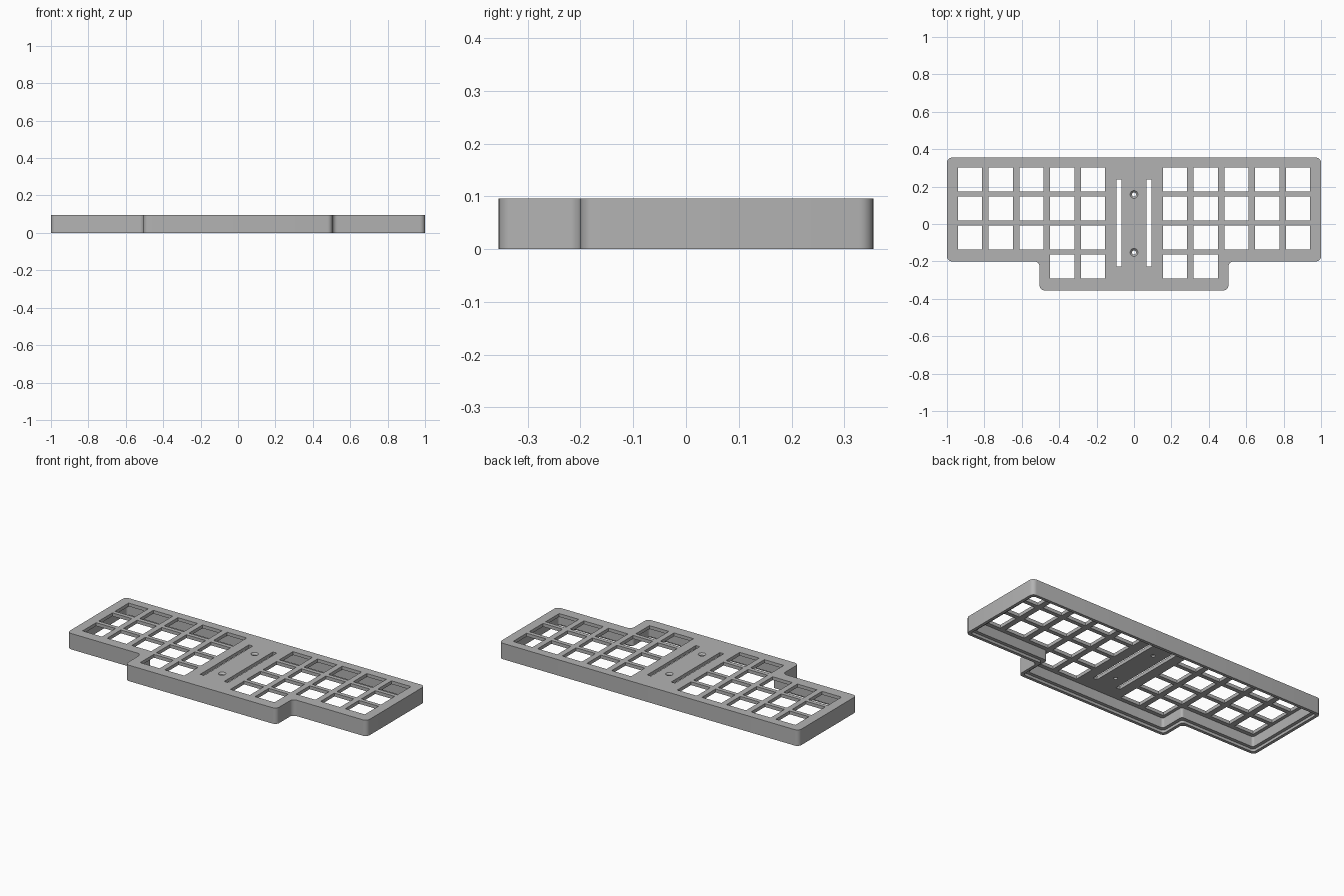
import bpy, bmesh, math
from mathutils import Matrix

if "Cube" in bpy.data.objects:
    bpy.data.objects.remove(bpy.data.objects["Cube"], do_unlink=True)

HEIGHT = 0.096
PLATE = 0.02      # thickness of the top plate
LIP = 0.016       # depth of the step for a bottom cover

grey = bpy.data.materials.new("case grey")
grey.use_nodes = True
grey.diffuse_color = (0.45, 0.45, 0.45, 1)
grey.node_tree.nodes["Principled BSDF"].inputs["Base Color"].default_value = (0.45, 0.45, 0.45, 1)


def to_object(bm, name, cutter=False):
    bmesh.ops.recalc_face_normals(bm, faces=bm.faces[:])
    mesh = bpy.data.meshes.new(name)
    bm.to_mesh(mesh)
    bm.free()
    mesh.materials.append(grey)
    obj = bpy.data.objects.new(name, mesh)
    bpy.context.collection.objects.link(obj)
    obj.hide_render = cutter
    return obj


def t_slab(name, inset, radius, z0, z1, cutter=False):
    """Rounded T-shaped slab, inset from the outer outline."""
    half = [(0.505 - inset, -0.355 + inset), (0.505 - inset, -0.2 + inset),
            (1 - inset, -0.2 + inset), (1 - inset, 0.355 - inset)]
    outline = half + [(-x, y) for x, y in reversed(half)]
    bm = bmesh.new()
    face = bm.faces.new([bm.verts.new((x, y, z0)) for x, y in outline])
    bmesh.ops.bevel(bm, geom=bm.verts[:], offset=radius, segments=6,
                    profile=0.5, affect='VERTICES')
    top = bmesh.ops.extrude_face_region(bm, geom=bm.faces[:])["geom"]
    bmesh.ops.translate(bm, vec=(0, 0, z1 - z0),
                        verts=[v for v in top if isinstance(v, bmesh.types.BMVert)])
    return to_object(bm, name, cutter)


def add_box(bm, x, y, w, d):
    m = Matrix.Translation((x, y, HEIGHT)) @ Matrix.Diagonal((w, d, 0.1, 1))
    bmesh.ops.create_cube(bm, size=1, matrix=m)


def cut(target, cutter):
    mod = target.modifiers.new(cutter.name, 'BOOLEAN')
    mod.operation = 'DIFFERENCE'
    mod.solver = 'EXACT'
    mod.object = cutter
    bpy.context.view_layer.objects.active = target
    bpy.ops.object.modifier_apply(modifier=mod.name)
    bpy.data.objects.remove(cutter, do_unlink=True)


# Case shell, open underneath with a stepped rim
case = t_slab("keyboard_case", 0, 0.027, 0, HEIGHT)
cut(case, t_slab("cover_step", 0.018, 0.018, -0.05, LIP, True))
cut(case, t_slab("cavity", 0.038, 0.014, -0.06, HEIGHT - PLATE, True))

# Key openings and long slots
bm = bmesh.new()
for side in (-1, 1):
    for row in range(4):
        for col in range(5 if row < 3 else 2):
            add_box(bm, side * (0.219 + col * 0.1645), 0.238 - row * 0.155, 0.13, 0.13)
    add_box(bm, side * 0.08, 0.005, 0.026, 0.465)
cut(case, to_object(bm, "openings", True))

# Countersunk screw holes
bm = bmesh.new()
for y in (0.158, -0.152):
    bmesh.ops.create_cone(bm, cap_ends=True, segments=24, radius1=0.011, radius2=0.011,
                          depth=0.04, matrix=Matrix.Translation((0, y, HEIGHT - 0.028)))
cut(case, to_object(bm, "screw_holes", True))
bm = bmesh.new()
for y in (0.158, -0.152):
    bmesh.ops.create_cone(bm, cap_ends=True, segments=24, radius1=0.009, radius2=0.023,
                          depth=0.014, matrix=Matrix.Translation((0, y, HEIGHT - 0.005)))
cut(case, to_object(bm, "countersinks", True))

# Smooth rounded corners, sharp edges elsewhere
bpy.ops.object.select_all(action='DESELECT')
case.select_set(True)
bpy.context.view_layer.objects.active = case
bpy.ops.object.shade_smooth_by_angle(angle=math.radians(30))
